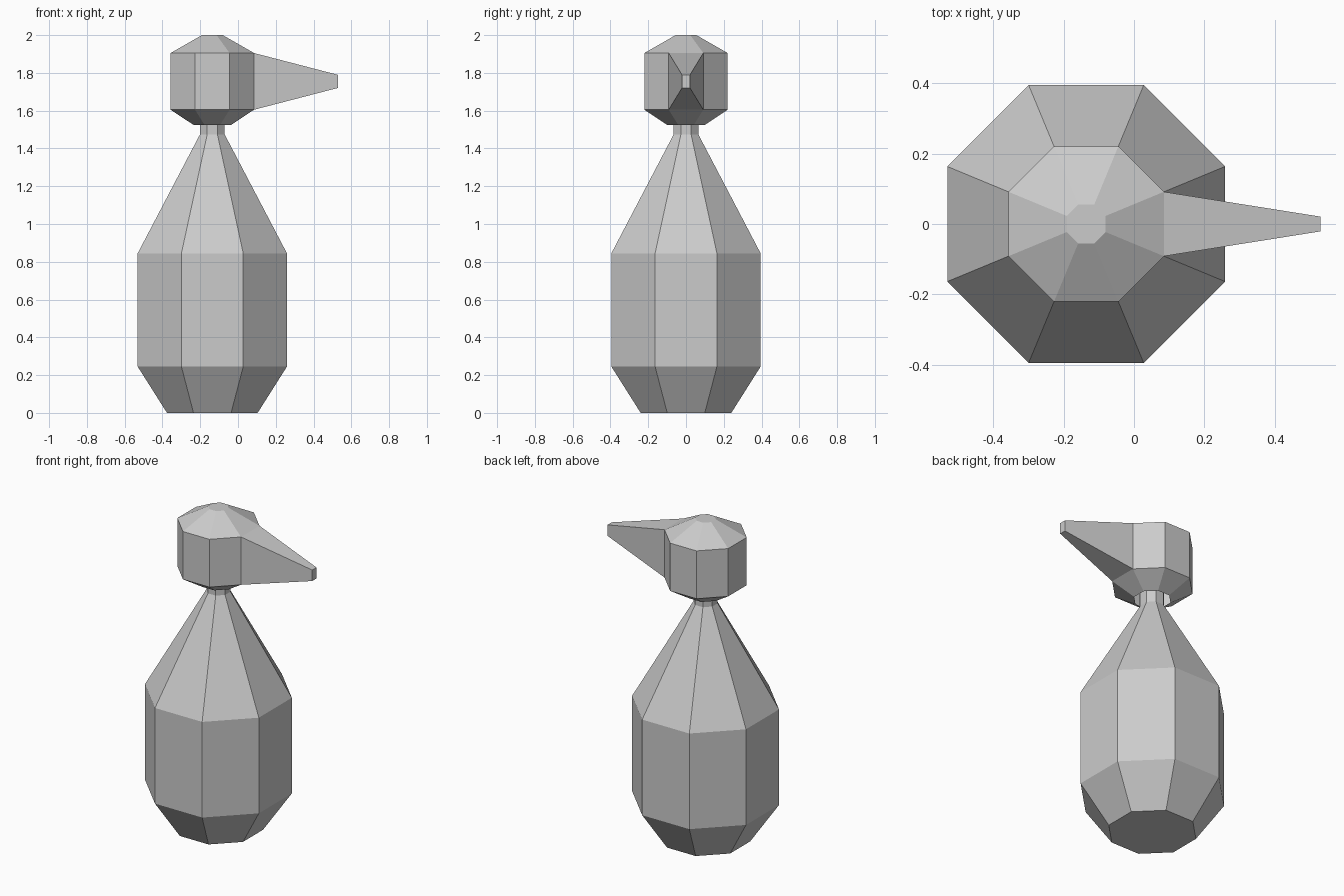
import bpy
import bmesh
from math import cos, sin, pi

SIDES = 8
CENTRE_X = -0.136

cube = bpy.data.objects.get("Cube")
if cube:
    bpy.data.objects.remove(cube, do_unlink=True)

grey = bpy.data.materials.new("light grey")
grey.use_nodes = True
colour = (0.6, 0.6, 0.6, 1)
grey.diffuse_color = colour
grey.node_tree.nodes["Principled BSDF"].inputs["Base Color"].default_value = colour


def lathe(bm, profile, cap_bottom=False, cap_top=False):
    """Stack octagonal rings of (distance to flat side, height)."""
    rings = []
    for apothem, z in profile:
        r = apothem / cos(pi / SIDES)
        angles = [(2 * i + 1) * pi / SIDES for i in range(SIDES)]
        rings.append([bm.verts.new((CENTRE_X + r * cos(a), r * sin(a), z)) for a in angles])
    for low, high in zip(rings, rings[1:]):
        for i in range(SIDES):
            j = (i + 1) % SIDES
            bm.faces.new((low[i], low[j], high[j], high[i]))
    if cap_bottom:
        bm.faces.new(rings[0][::-1])
    if cap_top:
        bm.faces.new(rings[-1])
    bm.normal_update()


def finish(bm, name):
    mesh = bpy.data.meshes.new(name)
    bm.to_mesh(mesh)
    bm.free()
    mesh.materials.append(grey)
    obj = bpy.data.objects.new(name, mesh)
    bpy.context.collection.objects.link(obj)
    return obj


# Body tapering into a thin neck that runs up inside the head
bm = bmesh.new()
lathe(bm, [(0.24, 0), (0.395, 0.245), (0.395, 0.845), (0.065, 1.475), (0.065, 1.6)],
      cap_bottom=True)
finish(bm, "body_and_neck")

# Head, open underneath around the neck
bm = bmesh.new()
lathe(bm, [(0.1, 1.525), (0.221, 1.605), (0.221, 1.905), (0.055, 2)], cap_top=True)

# Beak drawn out of the upright +x side of the head
side = max(bm.faces, key=lambda f: f.normal.x)
tip = bmesh.ops.extrude_discrete_faces(bm, faces=[side])["faces"][0]
for v in tip.verts:
    v.co.x = 0.53
    v.co.y *= 0.23
    v.co.z = 1.755 + (v.co.z - 1.755) * 0.23
finish(bm, "head_and_beak")
